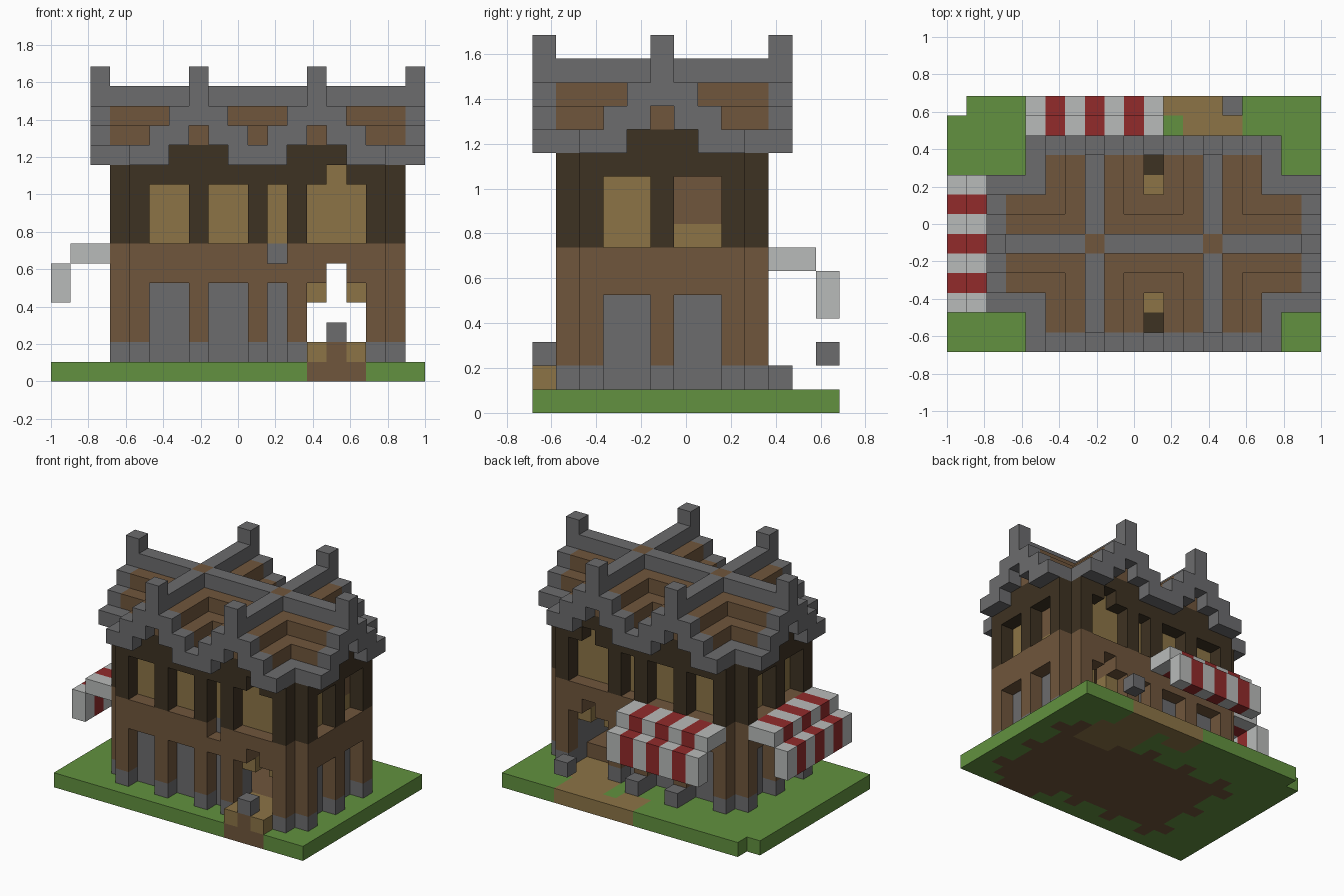
import bpy
import bmesh
from mathutils import Vector

if "Cube" in bpy.data.objects:
    bpy.data.objects.remove(bpy.data.objects["Cube"])

CELL = 2 / 19
COLOURS = {
    "grass_green": (0.122, 0.283, 0.05),
    "stone_grey": (0.15, 0.15, 0.155),
    "timber_brown": (0.162, 0.093, 0.045),
    "dark_timber": (0.048, 0.032, 0.016),
    "sand_tan": (0.262, 0.175, 0.061),
    "cloth_white": (0.485, 0.497, 0.491),
    "cloth_red": (0.287, 0.024, 0.024),
}
GRASS, STONE, BROWN, DARK, TAN, WHITE, RED = range(len(COLOURS))

materials = []
for name, rgb in COLOURS.items():
    mat = bpy.data.materials.new(name)
    mat.use_nodes = True
    mat.diffuse_color = (*rgb, 1)
    bsdf = next(n for n in mat.node_tree.nodes if n.type == "BSDF_PRINCIPLED")
    bsdf.inputs["Base Color"].default_value = (*rgb, 1)
    bsdf.inputs["Roughness"].default_value = 0.9
    materials.append(mat)

cells = {}  # (x, y, z) block -> (part name, colour)


def span(r):
    return range(r, r + 1) if isinstance(r, int) else range(r[0], r[1] + 1)


def fill(part, colour, xs, ys, zs):
    """Fill an inclusive block range, or carve it when colour is None."""
    for x in span(xs):
        for y in span(ys):
            for z in span(zs):
                if colour is None:
                    cells.pop((x, y, z), None)
                else:
                    cells[x, y, z] = (part, colour)


# Ground slab with a notched corner, dirt under the house and a sandy path
fill("ground", GRASS, (0, 18), (0, 12), 0)
fill("ground", None, 0, 12, 0)
fill("ground", BROWN, (4, 16), (2, 8), 0)
for x in (4, 7, 10, 12, 16):
    fill("ground", BROWN, x, (1, 9), 0)
for y in (2, 5, 8):
    fill("ground", BROWN, (3, 17), y, 0)
fill("ground", BROWN, (13, 15), (0, 1), 0)
fill("ground", TAN, (9, 14), (11, 12), 0)
fill("ground", TAN, (12, 15), (9, 10), 0)
fill("ground", TAN, (13, 15), 8, 0)
fill("ground", GRASS, 11, 11, 0)

# Recessed inner walls, then floors
for colour, zs in ((STONE, (1, 4)), (BROWN, (5, 6)), (TAN, (7, 10))):
    fill("inner_walls", colour, (4, 16), (2, 8), zs)
fill("inner_walls", None, (5, 15), (3, 7), (2, 10))
fill("floors", BROWN, (5, 15), (3, 7), 1)
fill("floors", BROWN, (5, 15), (3, 7), 6)
fill("inner_walls", BROWN, 16, (6, 7), (8, 9))


def outer(xs, ys):
    """Beam band and lintel of one wall."""
    fill("beams", BROWN, xs, ys, (5, 6))
    fill("lintels", DARK, xs, ys, 10)


def pillar(x, y):
    fill("pillar_feet", STONE, x, y, 1)
    fill("lower_pillars", BROWN, x, y, (2, 4))
    fill("upper_pillars", DARK, x, y, (7, 9))


for y in (1, 9):
    outer((4, 16), y)
    for x in (4, 7, 10, 12, 16):
        pillar(x, y)
for x in (3, 17):
    outer(x, (2, 8))
    for y in (2, 5, 8):
        pillar(x, y)

# Arched doorways front and back, arched window above, small niche
for out, inn in ((1, 2), (9, 8)):
    fill("beams", None, 14, out, 5)
    fill("lintels", None, 14, out, 10)
    fill("inner_walls", None, (13, 15), inn, (1, 3))
    fill("inner_walls", None, 14, inn, (4, 5))
    for x in (13, 15):
        fill("door_arch", TAN, x, inn, 4)
fill("beams", None, 11, 1, 6)
fill("inner_walls", STONE, 11, 2, 6)

# Front step with a stone, and loose stones behind
fill("front_step", TAN, (13, 15), (0, 2), 1)
fill("front_step", BROWN, 14, 0, 1)
fill("step_stone", STONE, 14, 0, 2)
fill("rear_stone", STONE, 14, 12, 2)
for x in (7, 10):
    fill("rear_feet", STONE, x, 10, 1)

# Stepped roof: one long ridge crossed by two short ones
for x in range(2, 19):
    for y in range(11):
        across = min(abs(x - 7), abs(x - 13))
        along = abs(y - 5)
        d = min(across, along)
        if d > 3 or (x == 10 and along in (3, 4)):
            continue
        edge = x in (2, 18) or y in (0, 10)
        crossing = across == 0 and along == 0
        trim = (edge or d in (0, 3)) and not crossing
        fill("roof_trim" if trim else "roof_slopes", STONE if trim else BROWN,
             x, y, (max(13 - d, 11), 14 - d))

# Gable infill and finials at each ridge end
for c in (7, 13):
    for wall, end in ((1, 0), (9, 10)):
        fill("gable_walls", DARK, (c - 1, c + 1), wall, 11)
        fill("gable_walls", BROWN, c, wall, 12)
        fill("finials", STONE, c, end, 15)
for wall, end in ((3, 2), (17, 18)):
    fill("gable_walls", DARK, wall, (4, 6), 11)
    fill("gable_walls", BROWN, wall, 5, 12)
    fill("finials", STONE, end, 5, 15)

# Striped awnings at the back and on the right side
for n in range(7):
    cloth = RED if n % 2 else WHITE
    fill("back_awning", cloth, 4 + n, (10, 11), 6)
    fill("back_awning", cloth, 4 + n, 12, (4, 5))
    fill("side_awning", cloth, (1, 2), 2 + n, 6)
    fill("side_awning", cloth, 0, 2 + n, (4, 5))


def build(part):
    """Mesh the exposed sides of a part's blocks and merge flat areas."""
    bm = bmesh.new()
    for cell, (owner, colour) in cells.items():
        if owner != part:
            continue
        centre = Vector(cell) + Vector((0.5, 0.5, 0.5))
        for axis in range(3):
            for sign in (-1, 1):
                n = Vector((0, 0, 0))
                n[axis] = sign
                if tuple(int(a + b) for a, b in zip(cell, n)) in cells:
                    continue
                u = Vector((0, 0, 0))
                u[(axis + 1) % 3] = 0.5
                v = n.cross(u)
                corners = (-u - v, u - v, u + v, v - u)
                face = bm.faces.new(
                    [bm.verts.new(centre + n / 2 + c) for c in corners])
                face.material_index = colour
    bmesh.ops.remove_doubles(bm, verts=bm.verts, dist=0.01)
    bmesh.ops.dissolve_limit(bm, angle_limit=0.01, verts=bm.verts,
                             edges=bm.edges, delimit={"MATERIAL"})
    for v in bm.verts:
        v.co = (v.co - Vector((9.5, 6.5, 0))) * CELL
    mesh = bpy.data.meshes.new(part)
    bm.to_mesh(mesh)
    bm.free()
    for mat in materials:
        mesh.materials.append(mat)
    bpy.context.scene.collection.objects.link(bpy.data.objects.new(part, mesh))


for part in sorted({owner for owner, _ in cells.values()}):
    build(part)
